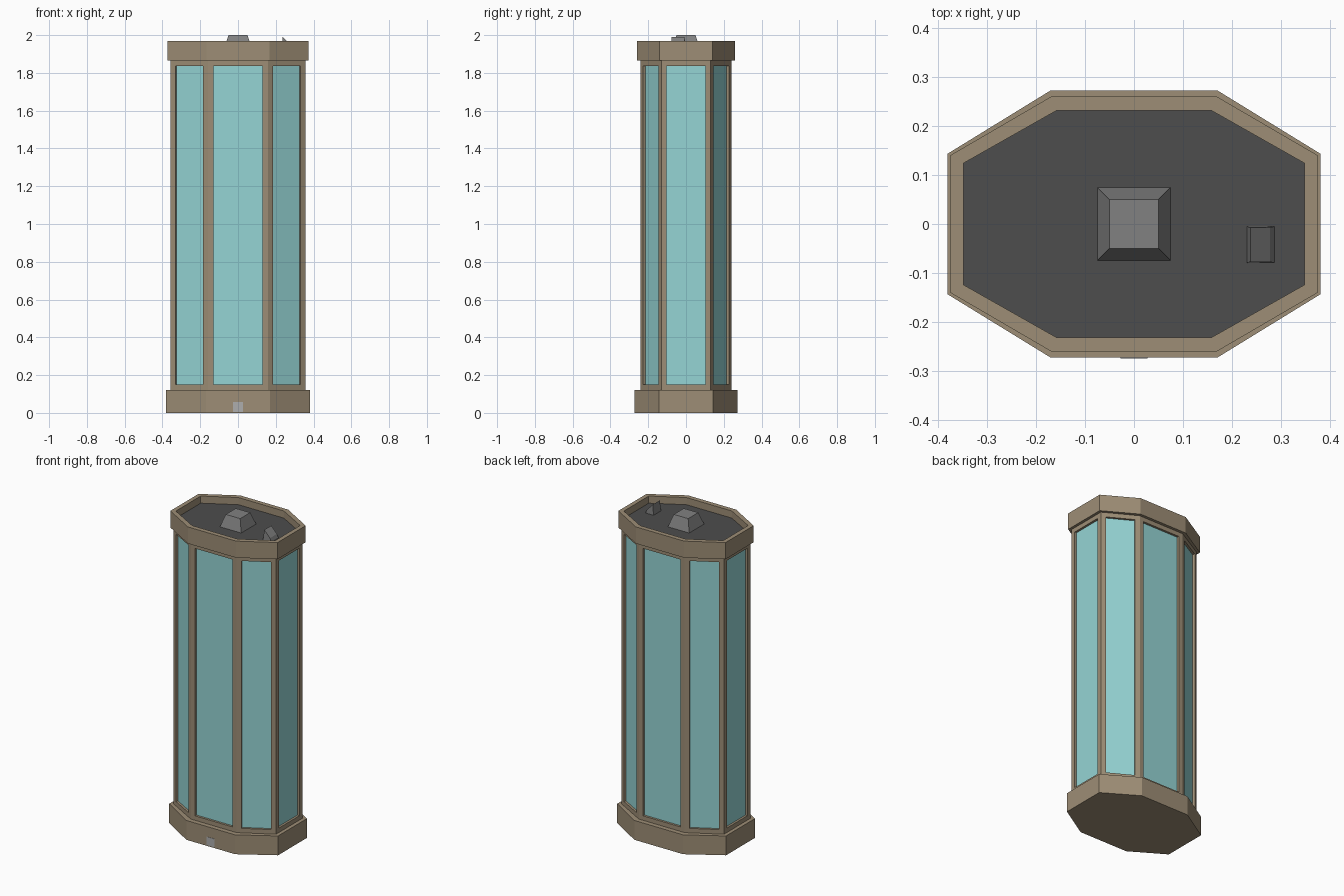
import bpy, bmesh

if "Cube" in bpy.data.objects:
    bpy.data.objects.remove(bpy.data.objects["Cube"])


def material(name, rgb):
    m = bpy.data.materials.new(name)
    m.diffuse_color = (*rgb, 1)
    m.use_nodes = True
    m.node_tree.nodes["Principled BSDF"].inputs["Base Color"].default_value = m.diffuse_color
    return m


BRONZE = material("bronze", (0.34, 0.27, 0.18))
GLASS = material("teal_glass", (0.30, 0.66, 0.66))
DARK = material("dark_roof", (0.075, 0.075, 0.075))
GREY = material("vent_grey", (0.22, 0.22, 0.22))
PALE = material("pale_grey", (0.42, 0.42, 0.42))


def octagon(x_in, x_out, y_in, y_out):
    """Stretched octagon, counter-clockwise seen from above."""
    return [(x_in, -y_out), (x_out, -y_in), (x_out, y_in), (x_in, y_out),
            (-x_in, y_out), (-x_out, y_in), (-x_out, -y_in), (-x_in, -y_out)]


def rect(x0, x1, y0, y1):
    return [(x0, y0), (x1, y0), (x1, y1), (x0, y1)]


def finish(bm, name, mat):
    me = bpy.data.meshes.new(name)
    bm.to_mesh(me)
    bm.free()
    me.materials.append(mat)
    ob = bpy.data.objects.new(name, me)
    bpy.context.collection.objects.link(ob)
    return ob


def loft(name, mat, rings, closed=False, caps=True):
    """Skin a list of (outline, z) rings with flat faces."""
    bm = bmesh.new()
    rows = [[bm.verts.new((x, y, z)) for x, y in pts] for pts, z in rings]
    pairs = list(zip(rows, rows[1:])) + ([(rows[-1], rows[0])] if closed else [])
    for a, b in pairs:
        for i in range(len(a)):
            j = (i + 1) % len(a)
            bm.faces.new((a[i], a[j], b[j], b[i]))
    if caps and not closed:
        bm.faces.new(rows[0][::-1])
        bm.faces.new(rows[-1])
    bmesh.ops.recalc_face_normals(bm, faces=bm.faces[:])
    return finish(bm, name, mat)


# Plinth
base = octagon(0.17, 0.38, 0.143, 0.272)
loft("plinth", BRONZE, [(base, 0), (base, 0.122)])

# Window frame: one inset, recessed opening per side
body = octagon(0.16, 0.357, 0.131, 0.242)
bm = bmesh.new()
low = [bm.verts.new((x, y, 0.121)) for x, y in body]
high = [bm.verts.new((x, y, 1.866)) for x, y in body]
sides = [bm.faces.new((low[i], low[(i + 1) % 8], high[(i + 1) % 8], high[i]))
         for i in range(8)]
bm.normal_update()
bmesh.ops.inset_individual(bm, faces=sides, thickness=0.029, use_even_offset=True)
panes = bmesh.ops.extrude_discrete_faces(bm, faces=sides)["faces"]
bm.normal_update()
glass = bmesh.new()
for f in panes:
    push = f.normal * -0.014
    for v in f.verts:
        v.co += push
    glass.faces.new([glass.verts.new(v.co) for v in f.verts])
bmesh.ops.delete(bm, geom=panes, context='FACES_ONLY')
finish(bm, "window_frame", BRONZE)
finish(glass, "glass_panes", GLASS)

# Top rim with a recessed roof deck
rim = octagon(0.168, 0.374, 0.14, 0.26)
hole = octagon(0.158, 0.347, 0.124, 0.231)
loft("top_rim", BRONZE, [(rim, 1.865), (rim, 1.97), (hole, 1.97), (hole, 1.865)],
     closed=True)
loft("roof_deck", DARK, [(hole, 1.866), (hole, 1.925)])

# Tapered roof vent
loft("roof_vent", GREY, [(rect(-0.075, 0.075, -0.075, 0.075), 1.924),
                         (rect(-0.05, 0.05, -0.05, 0.05), 2.0)])

# Wedge-shaped roof fitting, tall on its inner side
wedge = loft("roof_wedge", GREY, [(rect(0.23, 0.287, -0.079, -0.005), 1.924),
                                  (rect(0.237, 0.277, -0.077, -0.007), 1.99)])
for v in wedge.data.vertices:
    if v.co.z > 1.98 and v.co.x > 0.25:
        v.co.z = 1.948

# Small plate on the front of the plinth
plate = rect(-0.027, 0.027, -0.2735, -0.262)
loft("front_plate", PALE, [(plate, 0.006), (plate, 0.058)])
